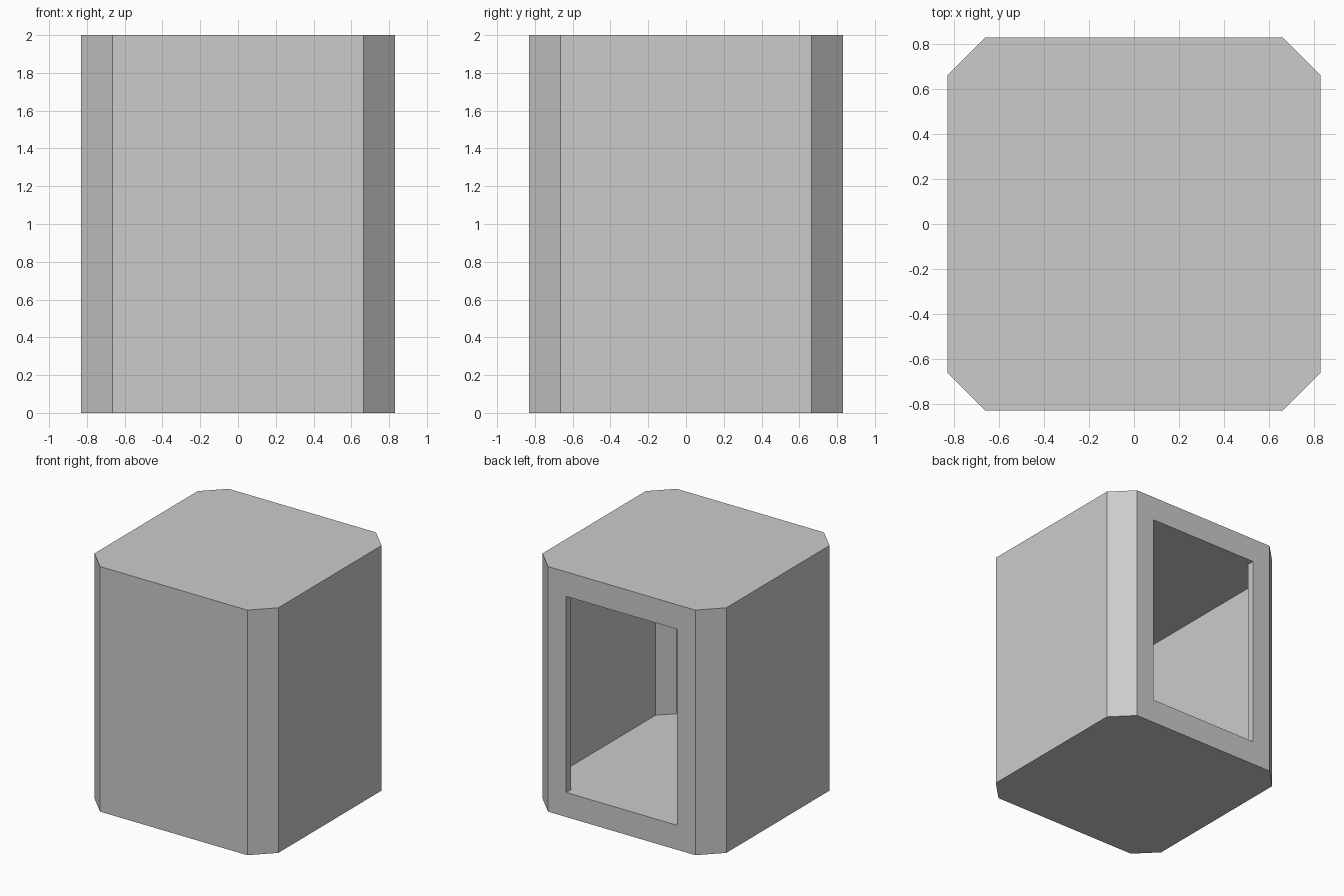
import bpy, bmesh

if "Cube" in bpy.data.objects:
    bpy.data.objects.remove(bpy.data.objects["Cube"])


def prism(name, half_outline, z0, z1):
    """Extrude a plan outline, mirrored across x, from z0 to z1."""
    outline = half_outline + [(-x, y) for x, y in reversed(half_outline)]
    bm = bmesh.new()
    base = bm.faces.new([bm.verts.new((x, y, z0)) for x, y in outline])
    top = bmesh.ops.extrude_face_region(bm, geom=[base])["geom"]
    for v in top:
        if isinstance(v, bmesh.types.BMVert):
            v.co.z = z1
    bmesh.ops.recalc_face_normals(bm, faces=bm.faces)
    mesh = bpy.data.meshes.new(name)
    bm.to_mesh(mesh)
    bm.free()
    obj = bpy.data.objects.new(name, mesh)
    bpy.context.collection.objects.link(obj)
    return obj


# Outer shell: square column with chamfered vertical corners
shell = prism("booth_shell", [(0.665, -0.83), (0.83, -0.665),
                              (0.83, 0.665), (0.665, 0.83)], 0, 2)

# Hollow interior with chamfered corners, plus the doorway through the back
cavity = prism("cavity_cutter", [(0.623, -0.767), (0.735, -0.655),
                                 (0.735, 0.655), (0.623, 0.767),
                                 (0.5, 0.767), (0.5, 0.95)], 0.2, 1.8)
cavity.hide_render = True
cavity.hide_viewport = False
cavity.display_type = 'WIRE'

cut = shell.modifiers.new("hollow", 'BOOLEAN')
cut.operation = 'DIFFERENCE'
cut.solver = 'EXACT'
cut.object = cavity
